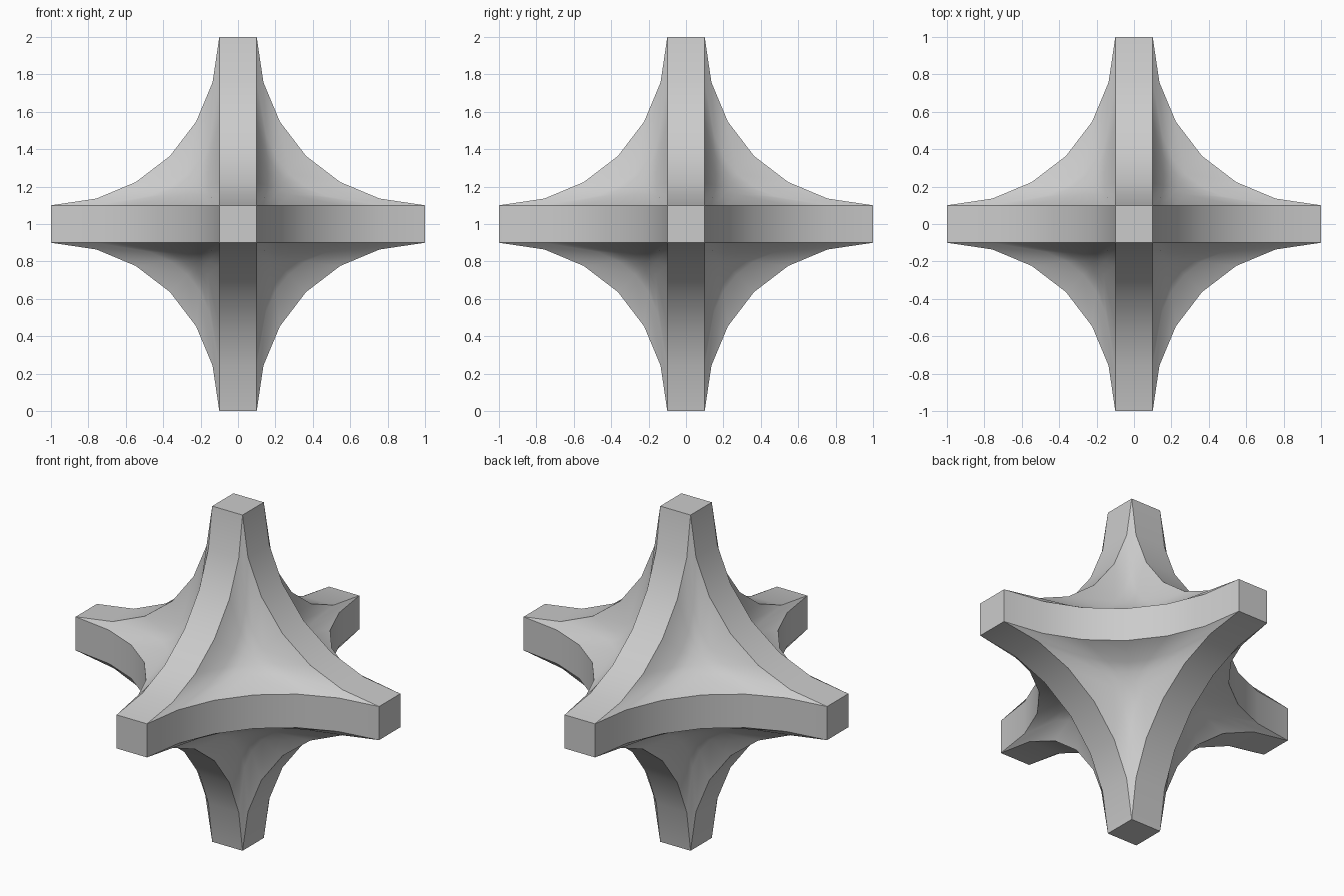
import bpy, bmesh
from math import radians

if "Cube" in bpy.data.objects:
    bpy.data.objects.remove(bpy.data.objects["Cube"])

# Cube whose edges and corners are scooped away by a concave, near-circular bevel
bm = bmesh.new()
bmesh.ops.create_cube(bm, size=2)
bmesh.ops.bevel(bm, geom=bm.edges[:], offset=0.9, offset_type='OFFSET',
                segments=6, profile=0.0858, affect='EDGES', clamp_overlap=False)
bmesh.ops.recalc_face_normals(bm, faces=bm.faces)
bmesh.ops.translate(bm, verts=bm.verts, vec=(0, 0, 1))

# One closed six-armed body standing on the ground
mesh = bpy.data.meshes.new("six_armed_body")
bm.to_mesh(mesh)
bm.free()
body = bpy.data.objects.new("six_armed_body", mesh)
bpy.context.collection.objects.link(body)
bpy.context.view_layer.objects.active = body
body.select_set(True)
bpy.ops.object.shade_smooth_by_angle(angle=radians(35))
